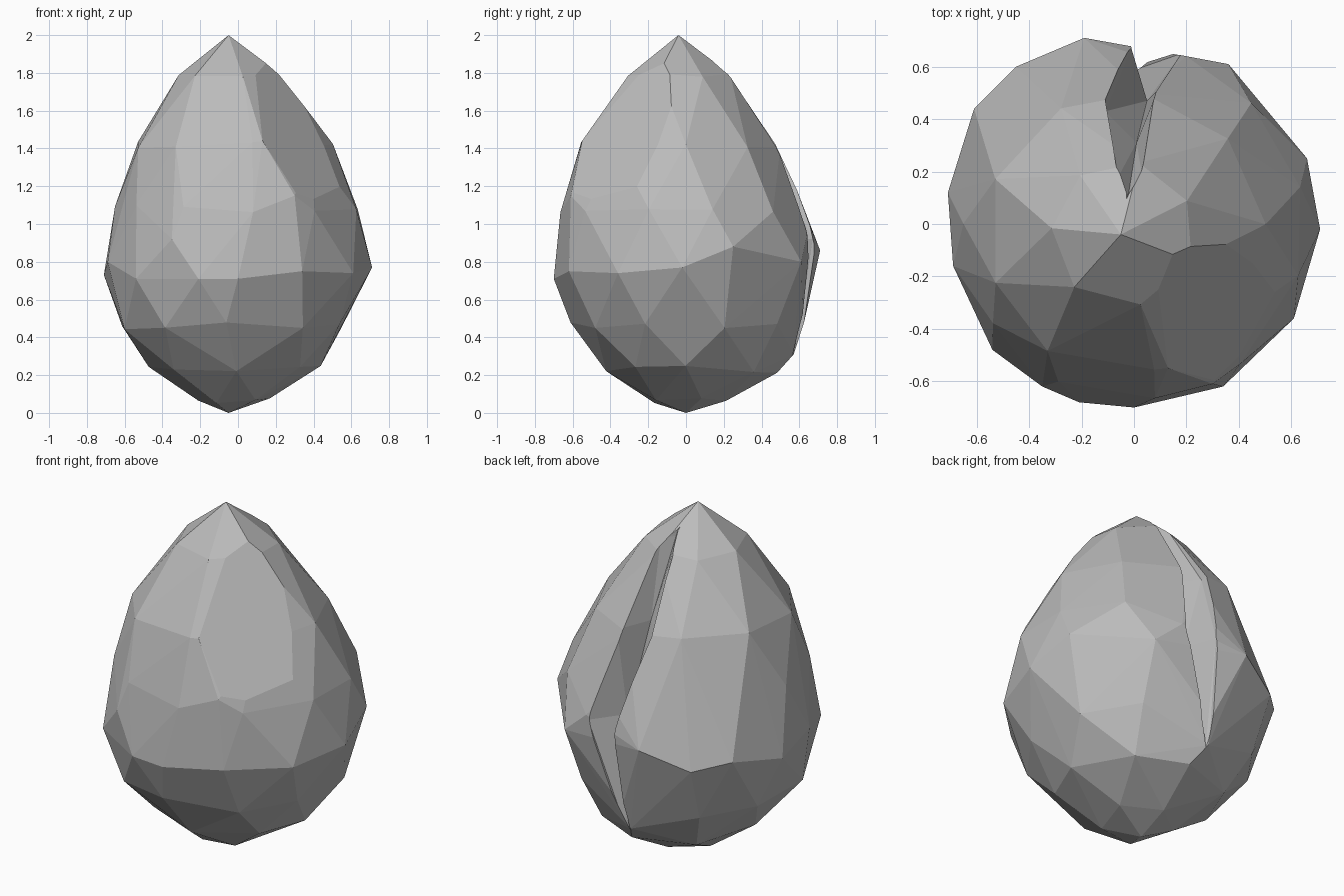
import bpy
import bmesh
import math
import random
from mathutils import Vector

default_cube = bpy.data.objects.get("Cube")
if default_cube:
    bpy.data.objects.remove(default_cube, do_unlink=True)

random.seed(11)


def make_object(name, bm):
    """Turn a bmesh into a linked object with outward normals."""
    bmesh.ops.recalc_face_normals(bm, faces=bm.faces[:])
    mesh = bpy.data.meshes.new(name)
    bm.to_mesh(mesh)
    bm.free()
    obj = bpy.data.objects.new(name, mesh)
    bpy.context.collection.objects.link(obj)
    return obj


def add_ring(bm, height, radius, count, phase, center_x, center_y):
    """Add a slightly uneven ring of points around the stone."""
    for index in range(count):
        angle = math.tau * (index + phase + random.uniform(-0.1, 0.1)) / count
        reach = radius * random.uniform(0.995, 1.02)
        lift = random.uniform(-0.02, 0.02)
        bm.verts.new((center_x + reach * math.cos(angle),
                      center_y + reach * math.sin(angle),
                      height + lift))


def cut_facet(bm, point, normal):
    """Slice off one large flat facet and close the opening."""
    geometry = bm.verts[:] + bm.edges[:] + bm.faces[:]
    result = bmesh.ops.bisect_plane(bm, geom=geometry, plane_co=Vector(point),
                                    plane_no=Vector(normal), clear_outer=True)
    rim = [item for item in result["geom_cut"] if isinstance(item, bmesh.types.BMEdge)]
    bmesh.ops.holes_fill(bm, edges=rim, sides=0)


# Egg-shaped stone: rings (height, radius, count, phase, centre)
rings = [
    (0.06, 0.20, 5, 0.3, -0.02, 0.01),
    (0.23, 0.45, 8, 0.0, -0.02, 0.03),
    (0.46, 0.61, 10, 0.5, -0.03, 0.0),
    (1.08, 0.648, 11, 0.5, 0.0, -0.02),
    (1.42, 0.53, 9, 0.0, -0.03, -0.035),
    (1.79, 0.275, 7, 0.5, -0.04, -0.04),
]
# Uneven widest row
girth = [
    (0.71, -0.02, 0.77), (0.66, 0.25, 0.88), (0.36, 0.61, 0.8), (0.2, 0.64, 0.94),
    (-0.19, 0.71, 0.86), (-0.45, 0.6, 0.76), (-0.61, 0.44, 0.8), (-0.71, 0.12, 0.73),
    (-0.69, -0.16, 0.8), (-0.54, -0.48, 0.71), (-0.35, -0.62, 0.92),
    (-0.21, -0.68, 0.71), (0, -0.7, 0.71), (0.34, -0.62, 0.75), (0.61, -0.36, 0.74),
]
# Tip, base, groove foot and corners of the large facet
corners = [
    (-0.05, -0.04, 2), (-0.05, 0, 0), (-0.04, 0.57, 0.31),
    (0.13, -0.55, 1.44), (0.3, -0.61, 1.15),
]
bm = bmesh.new()
for ring in rings:
    add_ring(bm, *ring)
for point in girth + corners:
    bm.verts.new(point)
hull = bmesh.ops.convex_hull(bm, input=bm.verts[:])
unused = {item for item in hull["geom_interior"] + hull["geom_unused"]
          if isinstance(item, bmesh.types.BMVert)}
bmesh.ops.delete(bm, geom=list(unused), context='VERTS')
cut_facet(bm, (0.13, -0.55, 1.44), (0.68, -0.52, 0.52))
stone = make_object("faceted_stone", bm)

# Groove cutter: height, valley x, valley y, left lip x and y, right lip x and y
stations = [
    (1.96, -0.04, 0.06, -0.05, 0.10, -0.02, 0.10),
    (1.85, -0.02, 0.12, -0.06, 0.18, 0.03, 0.19),
    (1.42, 0.01, 0.31, -0.11, 0.43, 0.09, 0.51),
    (0.92, 0.05, 0.47, -0.01, 0.67, 0.18, 0.65),
    (0.30, -0.03, 0.56, -0.04, 0.58, -0.02, 0.58),
]
bm = bmesh.new()
sections = []
for height, valley_x, valley_y, left, left_y, right, right_y in stations:
    outline = [(valley_x, valley_y), (left, left_y), (left, 1.2),
               (right, 1.2), (right, right_y)]
    sections.append([bm.verts.new((x, y, height)) for x, y in outline])
for upper, lower in zip(sections, sections[1:]):
    for index in range(len(upper)):
        after = (index + 1) % len(upper)
        bm.faces.new((upper[index], upper[after], lower[after], lower[index]))
bm.faces.new(sections[0])
bm.faces.new(sections[-1])
bmesh.ops.triangulate(bm, faces=bm.faces[:])
cutter = make_object("groove_cutter", bm)
cutter.hide_render = True

# Carve the groove into the back
carve = stone.modifiers.new("groove", 'BOOLEAN')
carve.operation = 'DIFFERENCE'
carve.solver = 'EXACT'
carve.object = cutter
bpy.context.view_layer.objects.active = stone
stone.select_set(True)
bpy.ops.object.modifier_apply(modifier=carve.name)
bpy.data.objects.remove(cutter, do_unlink=True)

# Plain grey, flat-shaded surface
grey = bpy.data.materials.new("stone_grey")
grey.use_nodes = True
color = (0.5, 0.5, 0.5, 1)
grey.diffuse_color = color
grey.node_tree.nodes["Principled BSDF"].inputs["Base Color"].default_value = color
mesh = stone.data
mesh.materials.clear()
mesh.materials.append(grey)
for face in mesh.polygons:
    face.material_index = 0
    face.use_smooth = False
